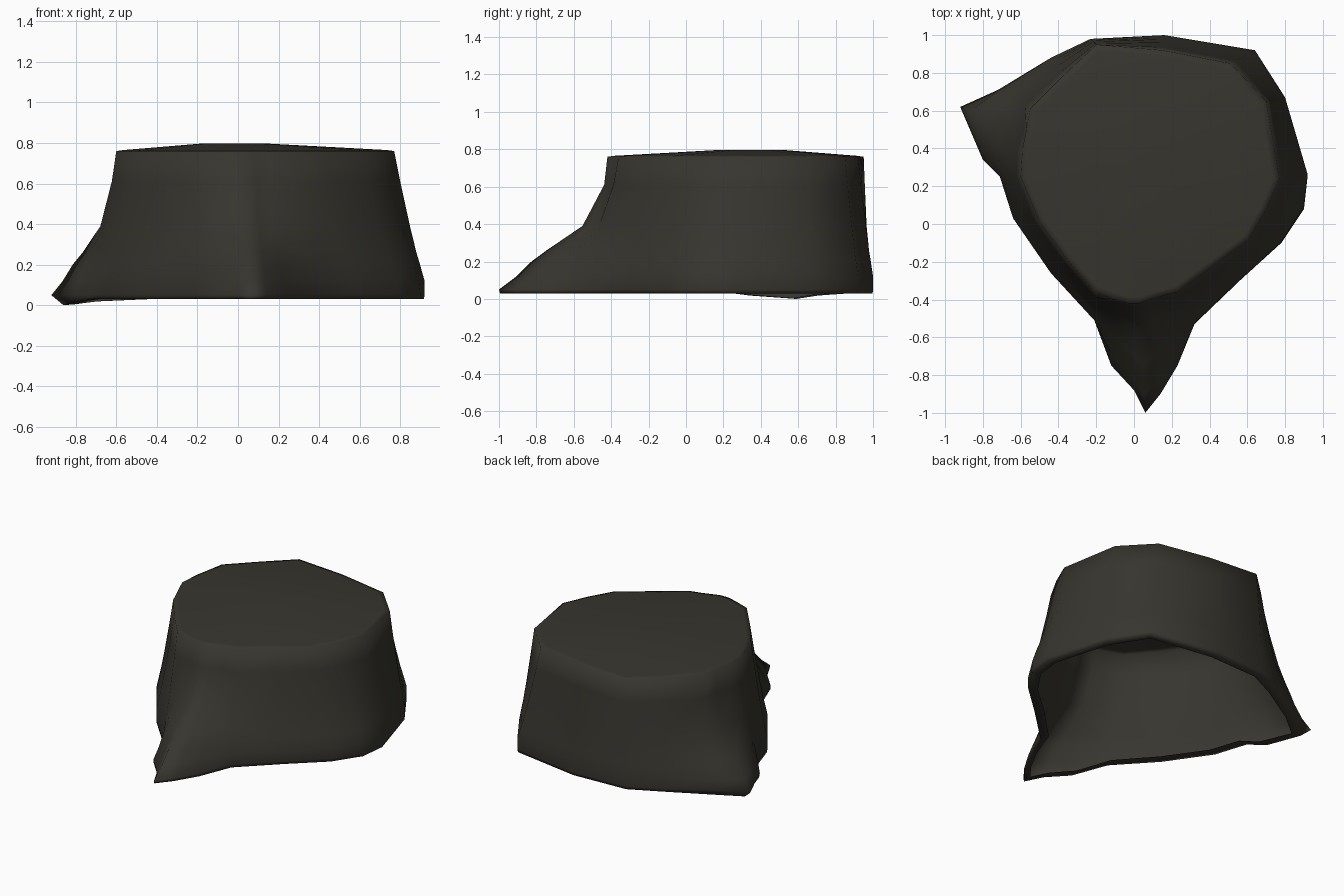
import bpy, bmesh
from mathutils import Vector

if "Cube" in bpy.data.objects:
    bpy.data.objects.remove(bpy.data.objects["Cube"])

# Ground outline (x, y) paired with the matching point on the cut rim (x, y)
OUTLINE = [
    (-.92, .62, -.57, .50), (-.72, .71, -.55, .61), (-.44, .88, -.38, .78),
    (-.23, .98, -.20, .95), (.16, 1.0, .15, .92), (.64, .92, .51, .85),
    (.80, .67, .70, .65), (.92, .26, .77, .24), (.90, .08, .70, .08),
    (.78, -.10, .61, -.08), (.56, -.30, .42, -.22), (.32, -.53, .23, -.36),
    (.23, -.75, .15, -.38), (.14, -.90, .09, -.40), (.06, -1.0, .03, -.42),
    (.00, -.88, -.03, -.42), (-.12, -.75, -.10, -.40), (-.21, -.51, -.21, -.36),
    (-.44, -.26, -.36, -.18), (-.64, .03, -.50, .01), (-.71, .25, -.60, .25),
    (-.80, .34, -.59, .40)]

# Height, spread of plain wall, spread of long roots
LEVELS = [(.76, 0, 0), (.61, .2, .03), (.39, .52, .23), (.26, .73, .56),
          (.20, .85, .70), (.12, 1.0, .84), (.05, 1.0, 1.0), (.03, .97, .99)]

CENTRE = Vector((.08, .27))

bark = bpy.data.materials.new("dark_bark")
bark.diffuse_color = (.038, .036, .028, 1)
bark.use_nodes = True
bark.node_tree.nodes["Principled BSDF"].inputs["Base Color"].default_value = bark.diffuse_color

bm = bmesh.new()


def bridge(a, b):
    n = len(a)
    for i in range(n):
        bm.faces.new((a[i], a[(i + 1) % n], b[(i + 1) % n], b[i]))


# Flared wall with roots, open underneath
rings = []
for z, wall, root in LEVELS:
    ring = []
    for bx, by, rx, ry in OUTLINE:
        base, rim = Vector((bx, by)), Vector((rx, ry))
        k = min(1, max(0, ((base - rim).length - .15) / .2))
        p = rim.lerp(base, wall + (root - wall) * k)
        ring.append(bm.verts.new((p.x, p.y, z)))
    rings.append(ring)

# Left root digs into the ground
rings[-1][0].co = (-.86, .59, 0)
rings[-1][1].co.z = rings[-1][-1].co.z = .018

# Bottom edge curls slightly inward
lip = []
for v in rings[-1]:
    d = CENTRE - v.co.xy
    p = v.co.xy + d.normalized() * .06
    lip.append(bm.verts.new((p.x, p.y, v.co.z + .005)))
rings.append(lip)
for a, b in zip(rings, rings[1:]):
    bridge(a, b)

# Slightly domed cut top with a soft rim
inner = []
for v in rings[0]:
    p = CENTRE + (v.co.xy - CENTRE) * .95
    inner.append(bm.verts.new((p.x, p.y, .765)))
bridge(inner, rings[0])
crown = []
for v in inner:
    p = Vector((-.02, .35)) + (v.co.xy - CENTRE) * .25
    crown.append(bm.verts.new((p.x, p.y, .797)))
bridge(crown, inner)
bm.faces.new(crown)

bmesh.ops.recalc_face_normals(bm, faces=bm.faces)
if sum(f.normal.z * f.calc_area() for f in bm.faces) < 0:
    bmesh.ops.reverse_faces(bm, faces=bm.faces)
for f in bm.faces:
    f.smooth = True

mesh = bpy.data.meshes.new("tree_stump")
bm.to_mesh(mesh)
bm.free()
mesh.materials.append(bark)
stump = bpy.data.objects.new("tree_stump", mesh)
bpy.context.collection.objects.link(stump)
